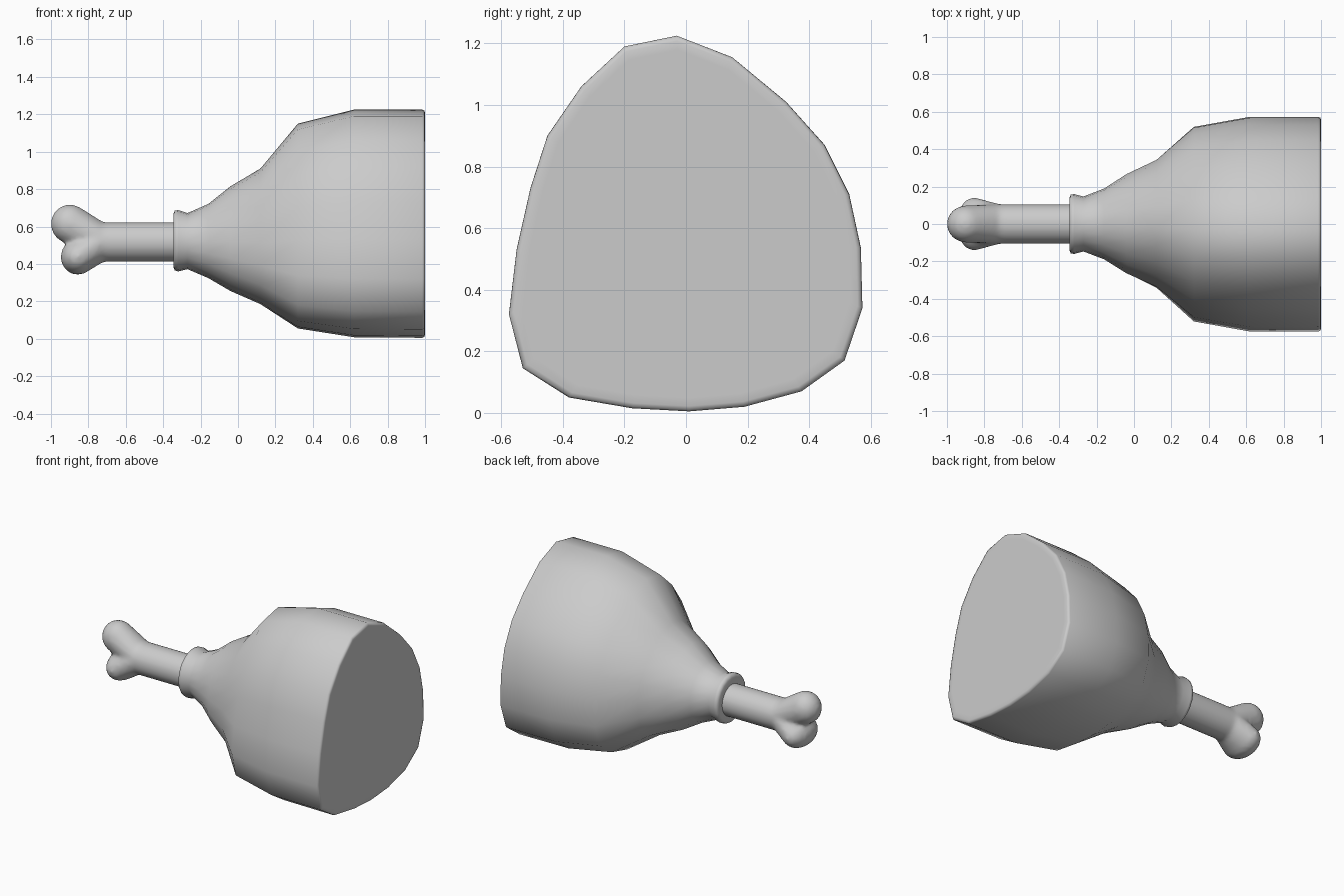
import bpy, bmesh, math
from mathutils import Vector, Matrix

if "Cube" in bpy.data.objects:
    bpy.data.objects.remove(bpy.data.objects["Cube"])

GREY = (0.6, 0.6, 0.6, 1)
grey = bpy.data.materials.new("plain grey")
grey.use_nodes = True
grey.diffuse_color = GREY
grey.node_tree.nodes["Principled BSDF"].inputs["Base Color"].default_value = GREY


def finish(name, bm, angle):
    bmesh.ops.recalc_face_normals(bm, faces=bm.faces)
    mesh = bpy.data.meshes.new(name)
    bm.to_mesh(mesh)
    bm.free()
    mesh.materials.append(grey)
    ob = bpy.data.objects.new(name, mesh)
    bpy.context.collection.objects.link(ob)
    bpy.ops.object.select_all(action="DESELECT")
    ob.select_set(True)
    bpy.context.view_layer.objects.active = ob
    bpy.ops.object.shade_smooth_by_angle(angle=math.radians(angle))
    return ob


# Outline of the cut end, as (y, z)
OUTLINE = [(-.03, 1.225), (.15, 1.155), (.325, 1.01), (.45, .87), (.53, .71),
           (.568, .535), (.573, .34), (.515, .17), (.375, .07), (.19, .02),
           (.01, .005), (-.175, .015), (-.38, .05), (-.53, .145), (-.575, .32),
           (-.55, .53), (-.505, .73), (-.45, .9), (-.34, 1.06), (-.2, 1.19)]
HALF_Y, MID_Z, HALF_Z = .574, .615, .61

# Meat stations: x, bottom, top, half width, blend from round to outline
STATIONS = [(-.345, .42, .62, .1, 0), (-.346, .385, .665, .14, 0),
            (-.338, .365, .685, .157, 0), (-.32, .36, .688, .16, 0),
            (-.27, .372, .672, .147, 0), (-.16, .325, .72, .19, .15),
            (-.04, .255, .815, .268, .4), (.12, .185, .91, .345, .7),
            (.32, .055, 1.15, .52, 1), (.62, .008, 1.225, .574, 1),
            (.985, .005, 1.225, .574, 1), (.996, .01, 1.22, .569, 1),
            (1, .022, 1.208, .558, 1), (1, .05, 1.18, .53, 1)]

bm = bmesh.new()
rings = []
for x, low, high, half, blend in STATIONS:
    ring = []
    for i, (y, z) in enumerate(OUTLINE):
        a = math.tau * i / len(OUTLINE)
        round_point = Vector((math.sin(a), math.cos(a)))
        p = round_point.lerp(Vector((y / HALF_Y, (z - MID_Z) / HALF_Z)), blend)
        ring.append(bm.verts.new((x, p.x * half, (low + high) / 2 + p.y * (high - low) / 2)))
    rings.append(ring)
for a, b in zip(rings, rings[1:]):
    for i in range(len(a)):
        j = (i + 1) % len(a)
        bm.faces.new((a[i], a[j], b[j], b[i]))
bm.faces.new(rings[0])
bm.faces.new(rings[-1])
finish("meat", bm, 60)

# Bone: shaft plus two hulls that flare into the knobs
BONE_Z, BONE_R = .517, .106
bm = bmesh.new()


def disc(x):
    spin = Matrix.Translation((x, 0, BONE_Z)) @ Matrix.Rotation(math.pi / 2, 4, "Y")
    return bmesh.ops.create_circle(bm, segments=24, radius=BONE_R, matrix=spin)["verts"]


def hull(verts):
    out = bmesh.ops.convex_hull(bm, input=verts)
    spare = {g for g in out["geom_interior"] + out["geom_unused"]
             if isinstance(g, bmesh.types.BMVert)}
    bmesh.ops.delete(bm, geom=list(spare), context="VERTS")


hull(disc(-.3) + disc(-.76))
for centre, size in (((-.899, 0, .614), (.103, .1, .104)),
                     ((-.857, 0, .437), (.092, .144, .095))):
    place = Matrix.Translation(centre) @ Matrix.Diagonal((*size, 1))
    knob = bmesh.ops.create_uvsphere(bm, u_segments=16, v_segments=10, radius=1, matrix=place)
    hull(disc(-.72) + knob["verts"])
bone = finish("bone", bm, 60)

# Melt the bone pieces into one soft surface
melt = bone.modifiers.new("melt", "REMESH")
melt.mode = "VOXEL"
melt.voxel_size = .014
melt.use_smooth_shade = True
soften = bone.modifiers.new("soften", "SMOOTH")
soften.factor = .5
soften.iterations = 5
